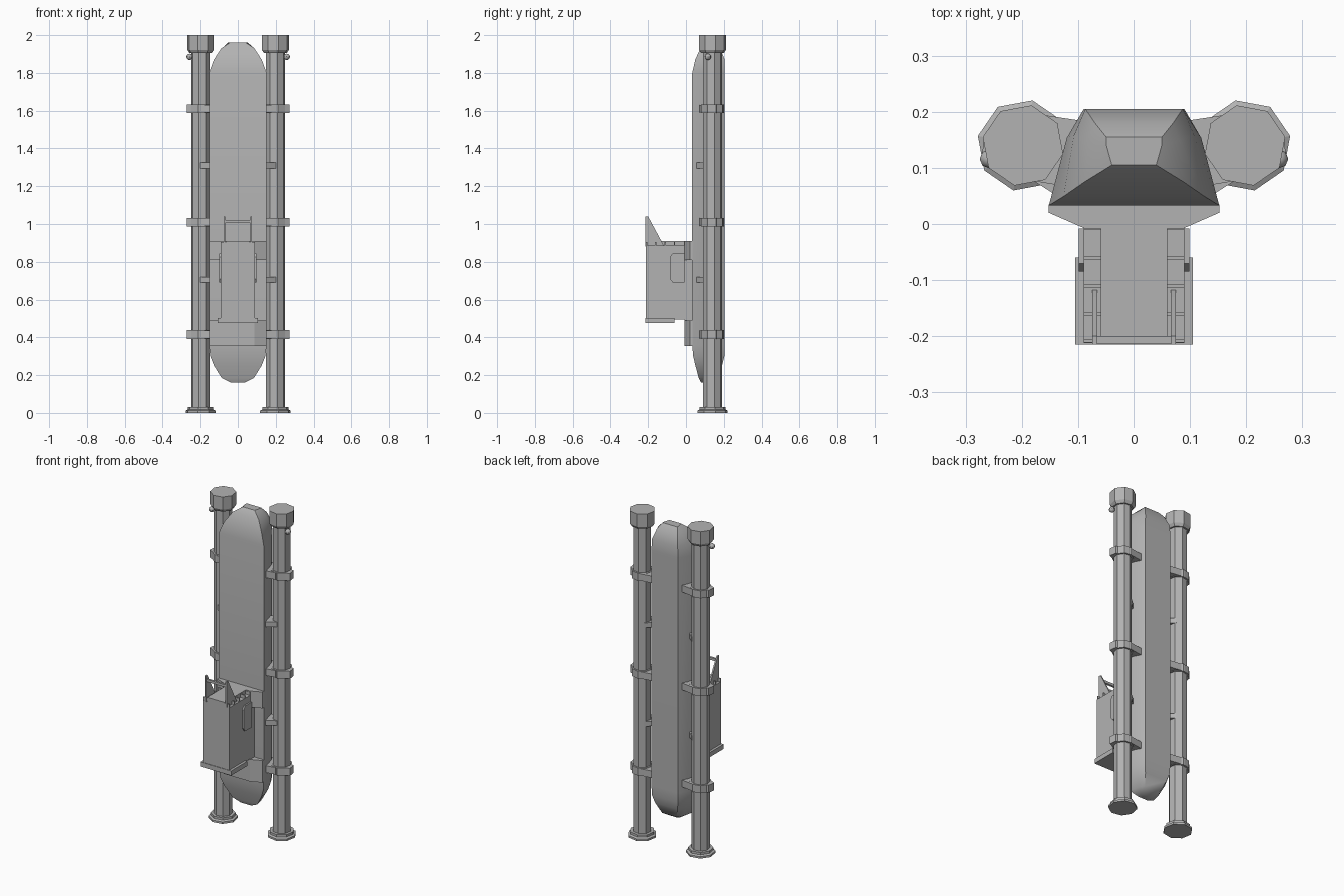
import bpy, bmesh, math
from mathutils import Vector

if "Cube" in bpy.data.objects:
    bpy.data.objects.remove(bpy.data.objects["Cube"])

grey = bpy.data.materials.new("plain_grey")
grey.use_nodes = True
GREY = (0.45, 0.45, 0.45, 1)
grey.diffuse_color = GREY
grey.node_tree.nodes["Principled BSDF"].inputs["Base Color"].default_value = GREY


def finish(bm, name, smooth=False):
    bmesh.ops.recalc_face_normals(bm, faces=bm.faces)
    mesh = bpy.data.meshes.new(name)
    bm.to_mesh(mesh)
    bm.free()
    mesh.materials.append(grey)
    ob = bpy.data.objects.new(name, mesh)
    bpy.context.collection.objects.link(ob)
    if smooth:
        bpy.ops.object.select_all(action='DESELECT')
        ob.select_set(True)
        bpy.context.view_layer.objects.active = ob
        bpy.ops.object.shade_smooth_by_angle(angle=math.radians(35))
    return ob


def loft(name, rings, smooth=False):
    bm = bmesh.new()
    loops = [[bm.verts.new(p) for p in ring] for ring in rings]
    n = len(loops[0])
    for a, b in zip(loops, loops[1:]):
        for i in range(n):
            j = (i + 1) % n
            bm.faces.new((a[i], a[j], b[j], b[i]))
    bm.faces.new(loops[0])
    bm.faces.new(loops[-1])
    return finish(bm, name, smooth)


def prism(name, outline, z0, z1):
    return loft(name, [[(x, y, z) for x, y in outline] for z in (z0, z1)])


def side_plate(name, outline, x0, x1):
    return loft(name, [[(x, y, z) for y, z in outline] for x in (x0, x1)])


def box(name, x0, x1, y0, y1, z0, z1):
    return prism(name, [(x0, y0), (x1, y0), (x1, y1), (x0, y1)], z0, z1)


# Octagonal tubes and their fittings, mirrored left and right
CX, CY = 0.198, 0.14


def octagon(s, r, z):
    angles = [math.radians(12 + 45 * k) for k in range(8)]
    return [(s * (CX + r * math.cos(a)), CY + r * math.sin(a), z) for a in angles]


def turned(name, s, profile):
    return loft(name, [octagon(s, r, z) for r, z in profile])


for side, s in (("left", 1), ("right", -1)):
    def flip(outline):
        return [(s * x, y) for x, y in outline]

    turned(side + "_tube", s, [(0.052, 0.02), (0.052, 1.95)])
    turned(side + "_foot", s, [(0.082, 0), (0.082, 0.012), (0.070, 0.018), (0.070, 0.032)])
    turned(side + "_cap", s, [(0.062, 1.905), (0.073, 1.922), (0.073, 2.0)])

    # Clamps with arms reaching the hull
    for z in (0.415, 1.01, 1.61):
        turned(side + "_clamp", s, [(0.063, z - 0.023), (0.063, z + 0.023)])
        prism(side + "_clamp_arm", flip([(0.20, 0.20), (0.10, 0.185), (0.14, 0.07), (0.20, 0.08)]),
              z - 0.021, z + 0.021)
        prism(side + "_clamp_lug", flip([(0.25, 0.105), (0.272, 0.115), (0.266, 0.16), (0.24, 0.165)]),
              z - 0.023, z + 0.023)

    # Thin stays between the clamps
    for z in (0.705, 1.31):
        prism(side + "_stay", flip([(0.20, 0.09), (0.145, 0.055), (0.12, 0.14), (0.16, 0.175)]),
              z - 0.015, z + 0.015)

    # Knob under the cap
    bm = bmesh.new()
    bmesh.ops.create_uvsphere(bm, u_segments=8, v_segments=6, radius=0.017)
    bmesh.ops.translate(bm, verts=bm.verts, vec=Vector((s * 0.258, 0.116, 1.885)))
    finish(bm, side + "_knob", True)

# Rounded hull: height, front half width, front y, back half width, back y
rows = [(0.16, 0.035, 0.08, 0.03, 0.12), (0.185, 0.085, 0.067, 0.05, 0.16),
        (0.25, 0.125, 0.05, 0.075, 0.19), (0.30, 0.145, 0.038, 0.088, 0.203),
        (0.36, 0.152, 0.033, 0.09, 0.205), (1.80, 0.152, 0.033, 0.09, 0.205),
        (1.87, 0.126, 0.049, 0.087, 0.205), (1.93, 0.087, 0.076, 0.07, 0.18),
        (1.962, 0.04, 0.105, 0.05, 0.155)]
hull = []
for z, wf, yf, wb, yb in rows:
    wm, ym = wf * 0.42 + wb * 0.58 + 0.004, yf * 0.3 + yb * 0.7
    half = [(wf, yf), (wm, ym), (wb, yb)]
    hull.append([(x, y, z) for x, y in half] + [(-x, y, z) for x, y in reversed(half)])
loft("hull", hull, True)

# Mounting panel with open sides in the middle
panel = [(0.152, 0.035), (0.152, 0.02), (0.088, -0.008)]
panel += [(-x, y) for x, y in reversed(panel)]
prism("upper_panel", panel, 0.81, 0.91)
prism("lower_panel", panel, 0.355, 0.49)
box("middle_panel", -0.088, 0.088, -0.008, 0.035, 0.49, 0.81)

# Equipment pack
box("pack_body", -0.09, 0.09, -0.212, 0.0, 0.495, 0.885)
box("pack_base", -0.105, 0.105, -0.215, -0.06, 0.475, 0.503)
box("pack_deck", -0.06, 0.06, -0.212, 0.0, 0.88, 0.91)

for side, s in (("left", 1), ("right", -1)):
    # Side cover with clipped corners
    side_plate(side + "_pack_cover",
               [(-0.085, 0.71), (-0.07, 0.69), (-0.008, 0.69), (-0.008, 0.845), (-0.07, 0.845), (-0.085, 0.825)],
               s * 0.085, s * 0.099)
    # Small ribs beside the deck
    for y in (-0.008, -0.06, -0.11, -0.16, -0.208):
        x0, x1 = sorted((s * 0.055, s * 0.09))
        box(side + "_deck_rib", x0, x1, y - 0.003, y + 0.003, 0.88, 0.905)
    # Upright fins
    side_plate(side + "_fin", [(-0.215, 0.88), (-0.215, 1.04), (-0.2, 1.04), (-0.13, 0.91), (-0.115, 0.88)],
               s * 0.066, s * 0.075)

box("fin_crossbar", -0.068, 0.068, -0.213, -0.2, 1.005, 1.02)
